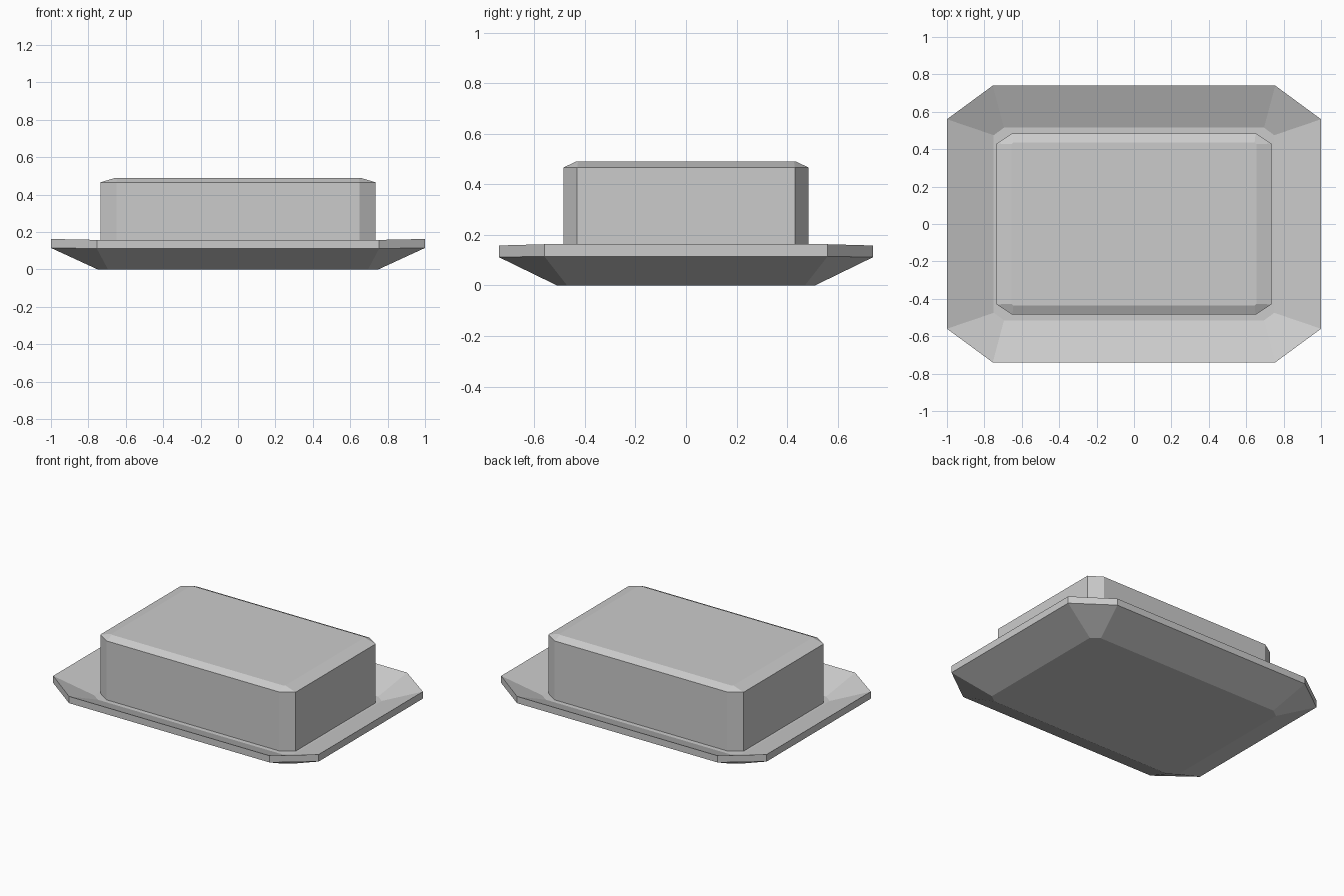
import bpy
import bmesh

if "Cube" in bpy.data.objects:
    bpy.data.objects.remove(bpy.data.objects["Cube"], do_unlink=True)

# One grey for both parts
grey = bpy.data.materials.new("plain_grey")
grey.use_nodes = True
grey.diffuse_color = (0.6, 0.6, 0.6, 1)
grey.node_tree.nodes["Principled BSDF"].inputs["Base Color"].default_value = grey.diffuse_color


def octagon(bm, half_x, half_y, flat_x, flat_y, z_ends, z_sides):
    """Ring of eight corners; z_ends on the x ends, z_sides on the y sides."""
    ring = []
    for sx, sy in ((1, 1), (-1, 1), (-1, -1), (1, -1)):
        end = (sx * half_x, sy * flat_y, z_ends)
        side = (sx * flat_x, sy * half_y, z_sides)
        pair = (end, side) if sx * sy > 0 else (side, end)
        ring += [bm.verts.new(p) for p in pair]
    return ring


def loft(name, sections):
    """Closed solid skinned through a stack of chamfered rectangles."""
    bm = bmesh.new()
    rings = [octagon(bm, *s) for s in sections]
    for low, high in zip(rings, rings[1:]):
        for i in range(8):
            j = (i + 1) % 8
            bm.faces.new((low[i], low[j], high[j], high[i]))
    bm.faces.new(rings[0][::-1])
    bm.faces.new(rings[-1])
    bmesh.ops.recalc_face_normals(bm, faces=bm.faces)
    mesh = bpy.data.meshes.new(name)
    bm.to_mesh(mesh)
    bm.free()
    mesh.materials.append(grey)
    obj = bpy.data.objects.new(name, mesh)
    bpy.context.collection.objects.link(obj)
    return obj


# Tray: flat foot, flared underside, upright rim, sloping inside, sunken floor
FLOOR = 0.065
loft("tray", [
    (0.75, 0.51, 0.695, 0.47, 0, 0),
    (1.0, 0.74, 0.755, 0.56, 0.115, 0.112),
    (1.0, 0.74, 0.755, 0.56, 0.163, 0.158),
    (0.75, 0.515, 0.695, 0.475, FLOOR, FLOOR),
])

# Lid: upright walls with cut corners and a shallow bevelled top
loft("lid", [
    (0.735, 0.485, 0.65, 0.43, FLOOR - 0.005, FLOOR - 0.005),
    (0.735, 0.485, 0.65, 0.43, 0.466, 0.466),
    (0.655, 0.435, 0.645, 0.427, 0.49, 0.49),
])
